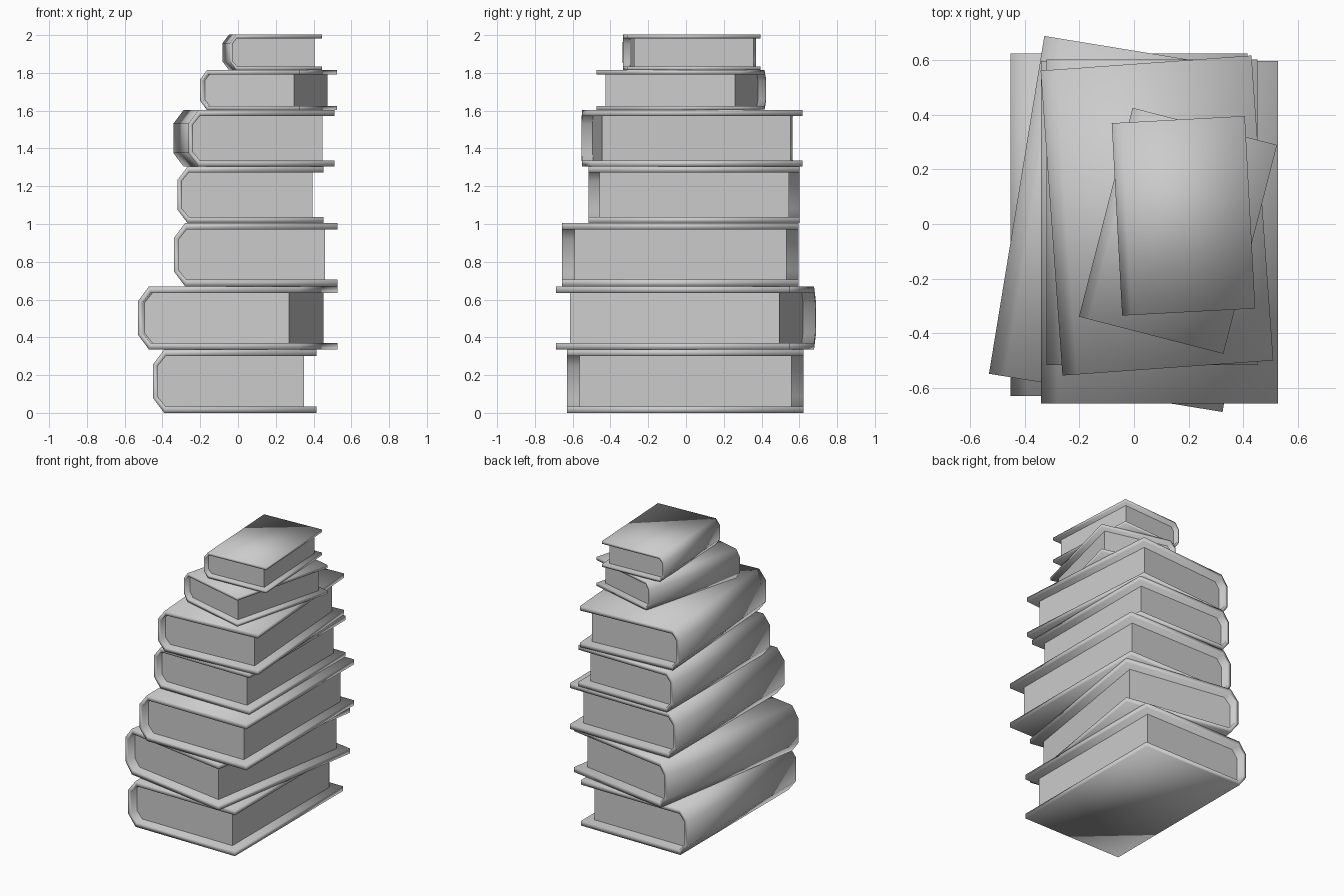
import bpy
import bmesh
from math import radians

cube = bpy.data.objects.get("Cube")
if cube:
    bpy.data.objects.remove(cube, do_unlink=True)

grey = bpy.data.materials.new("plain grey")
grey.use_nodes = True
colour = (0.6, 0.6, 0.6, 1)
grey.diffuse_color = colour
grey.node_tree.nodes["Principled BSDF"].inputs["Base Color"].default_value = colour

# Size of a full-scale book, spine towards -x
WIDTH, DEPTH, HEIGHT = 0.866, 1.252, 0.335
BOARD = 0.035
FORE = WIDTH / 2


def half_to_full(lower):
    """Mirror the lower half of a side profile to the upper half."""
    return lower + [(x, HEIGHT - z) for x, z in reversed(lower)]


outer = half_to_full([(FORE, 0), (-FORE + 0.06, 0), (-FORE, 0.08)])
inner = half_to_full([(FORE, BOARD), (-FORE + 0.068, BOARD), (-FORE + 0.026, 0.087)])


def finish(bm, name, smooth):
    bmesh.ops.recalc_face_normals(bm, faces=bm.faces)
    for face in bm.faces:
        face.smooth = smooth
    mesh = bpy.data.meshes.new(name)
    bm.to_mesh(mesh)
    bm.free()
    mesh.materials.append(grey)
    return mesh


def cover_mesh():
    """Two boards and an angled spine, as one folded strip of even quads."""
    bm = bmesh.new()
    rings = []
    for x_z in zip(outer, inner):
        (ox, oz), (ix, iz) = x_z
        y = DEPTH / 2
        rings.append([bm.verts.new(p) for p in
                      ((ox, -y, oz), (ox, y, oz), (ix, y, iz), (ix, -y, iz))])
    for a, b in zip(rings, rings[1:]):
        for i in range(4):
            j = (i + 1) % 4
            bm.faces.new((a[i], a[j], b[j], b[i]))
    bm.faces.new(rings[0])
    bm.faces.new(rings[-1])
    return finish(bm, "cover", True)


def pages_mesh():
    """Block of paper that fills the cover and stops short of its edges."""
    bm = bmesh.new()
    y = DEPTH / 2 - 0.065
    profile = [(min(x, FORE - 0.065), z) for x, z in inner]
    face = bm.faces.new([bm.verts.new((x, -y, z)) for x, z in profile])
    moved = bmesh.ops.extrude_face_region(bm, geom=[face])["geom"]
    bmesh.ops.translate(bm, vec=(0, 2 * y, 0),
                        verts=[v for v in moved if isinstance(v, bmesh.types.BMVert)])
    return finish(bm, "pages", False)


cover, pages = cover_mesh(), pages_mesh()

# Stack from the bottom: centre x, centre y, turn in degrees, scale
stack = [
    (-0.018, -0.003, 0, 1),
    (-0.002, 0, -9.3, 1),
    (0.093, -0.03, 0, 1),
    (0.066, 0.043, 0, 0.893),
    (0.084, 0.031, 4.1, 0.893),
    (0.161, -0.025, -14.4, 0.63),
    (0.181, 0.03, 3.1, 0.563),
]
z = 0
for number, (x, y, turn, scale) in enumerate(stack, 1):
    for part, mesh in (("cover", cover), ("pages", pages)):
        obj = bpy.data.objects.new(f"book_{number}_{part}", mesh)
        obj.location = (x, y, z)
        obj.rotation_euler.z = radians(turn)
        obj.scale = (scale,) * 3
        bpy.context.collection.objects.link(obj)
    z += HEIGHT * scale
